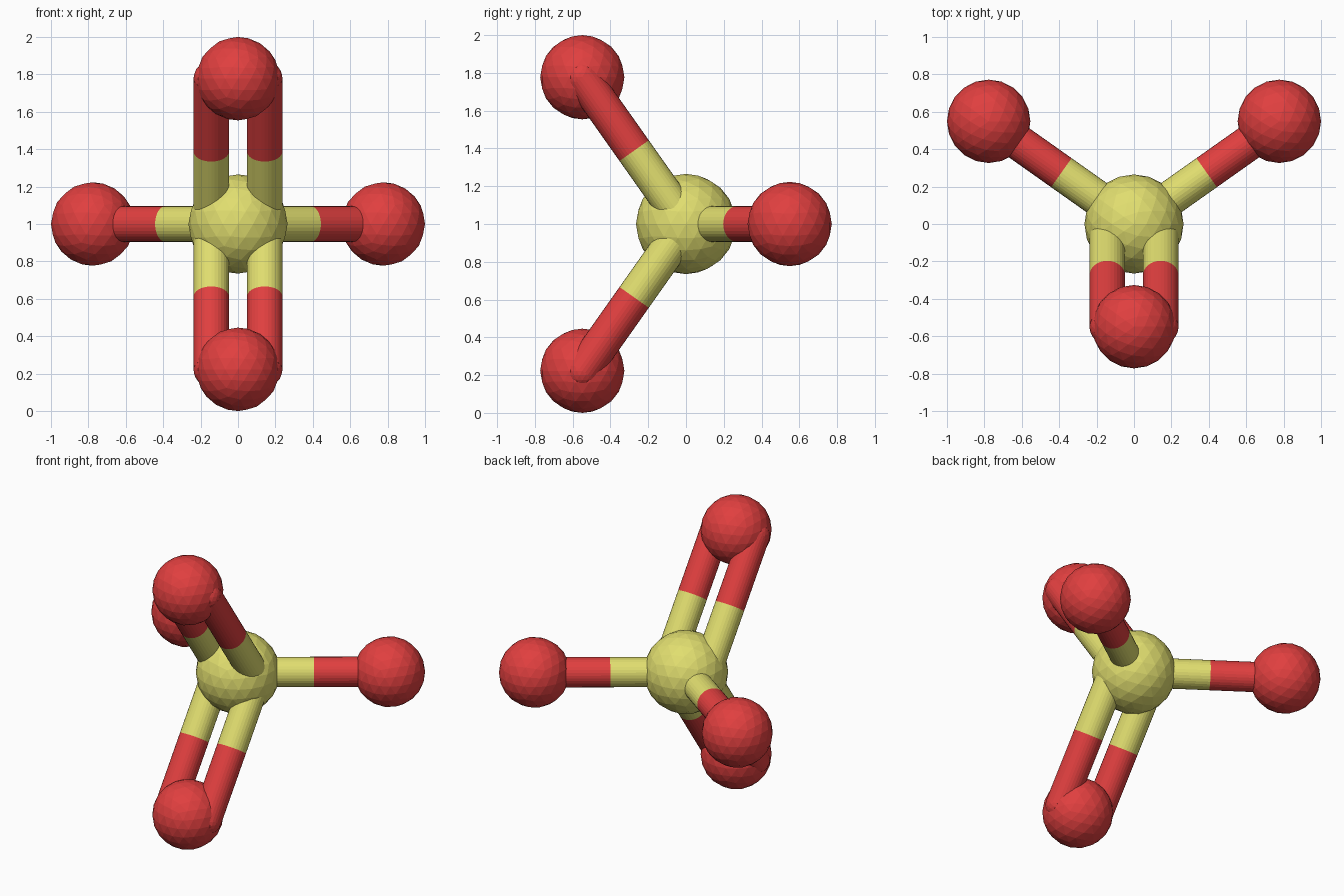
import bpy
from mathutils import Vector

if "Cube" in bpy.data.objects:
    bpy.data.objects.remove(bpy.data.objects["Cube"])


def material(name, color):
    m = bpy.data.materials.new(name)
    m.diffuse_color = color
    m.use_nodes = True
    m.node_tree.nodes["Principled BSDF"].inputs["Base Color"].default_value = m.diffuse_color
    return m


YELLOW = material("yellow", (0.75, 0.73, 0.16, 1))
RED = material("red", (0.75, 0.05, 0.05, 1))
CENTRE = Vector((0, 0, 1))
BOND_R = 0.095


def ball(name, pos, radius, mat, detail=3):
    bpy.ops.mesh.primitive_ico_sphere_add(subdivisions=detail, radius=radius, location=pos)
    ob = bpy.context.object
    ob.name = name
    ob.data.materials.append(mat)
    return ob


def rod(name, a, b, mat):
    d = b - a
    bpy.ops.mesh.primitive_cylinder_add(vertices=32, radius=BOND_R, depth=d.length,
                                        location=(a + b) / 2)
    ob = bpy.context.object
    ob.name = name
    ob.rotation_euler = d.to_track_quat('Z', 'Y').to_euler()
    ob.data.materials.append(mat)


def bond(name, a, b):
    # two-coloured stick, split halfway, with a rounded outer end
    mid = (a + b) / 2
    rod(name + "_inner", a, mid, YELLOW)
    rod(name + "_outer", mid, b, RED)
    ball(name + "_end", b, BOND_R, RED)


# central atom
ball("central_atom", CENTRE, 0.265, YELLOW)

for s, side, level in ((-1, "left", "lower"), (1, "right", "upper")):
    # side atoms on single bonds
    p = Vector((0.777 * s, 0.549, 1))
    ball(side + "_atom", p, 0.223, RED)
    bond(side + "_bond", CENTRE, p)

    # front atoms on double bonds
    p = Vector((0, -0.549, 1 + 0.777 * s))
    ball(level + "_atom", p, 0.223, RED)
    for k, tag in ((-1, "left"), (1, "right")):
        off = Vector((0.143 * k, 0, 0))
        bond(f"{level}_double_bond_{tag}", CENTRE + off, p + off)
